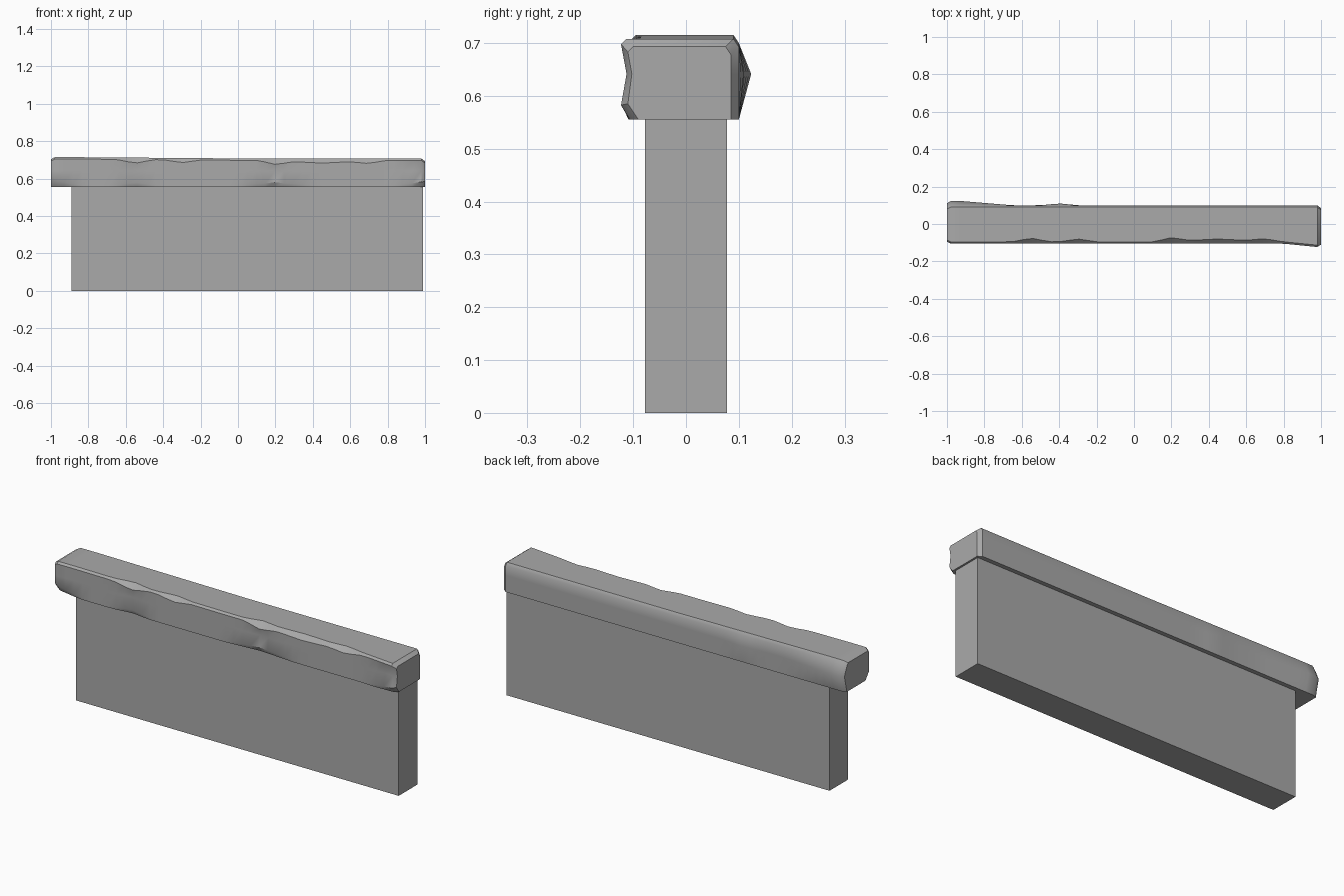
import bpy
import bmesh
from math import radians

default_cube = bpy.data.objects.get("Cube")
if default_cube:
    bpy.data.objects.remove(default_cube, do_unlink=True)

stone = bpy.data.materials.new("grey_stone")
stone.use_nodes = True
grey = (0.4, 0.4, 0.4, 1)
stone.diffuse_color = grey
stone.node_tree.nodes["Principled BSDF"].inputs["Base Color"].default_value = grey


def add_object(name, mesh_builder):
    bmesh.ops.recalc_face_normals(mesh_builder, faces=mesh_builder.faces)
    mesh = bpy.data.meshes.new(name)
    mesh_builder.to_mesh(mesh)
    mesh_builder.free()
    mesh.materials.append(stone)
    part = bpy.data.objects.new(name, mesh)
    bpy.context.collection.objects.link(part)
    return part


# Plain wall slab, running up inside the coping
wall_builder = bmesh.new()
bmesh.ops.create_cube(wall_builder, size=1)
bmesh.ops.scale(wall_builder, vec=(1.88, 0.155, 0.6), verts=wall_builder.verts)
bmesh.ops.translate(wall_builder, vec=(0.05, 0, 0.3), verts=wall_builder.verts)
add_object("wall", wall_builder)


# Each kind of wear is a sum of tent-shaped dents: centre, half width, depth
def wear(position, dents):
    return sum(depth * max(0, 1 - abs(position - centre) / half_width)
               for centre, half_width, depth in dents)


top_chips = [(-0.55, 0.1, 0.02), (-0.3, 0.1, 0.015), (0.2, 0.1, 0.02),
             (0.45, 0.3, 0.015), (0.7, 0.1, 0.015)]
bottom_chips = [(-1, 0.15, 0.03), (-0.55, 0.1, 0.015),
                (0.2, 0.2, 0.015), (1, 0.15, 0.02)]
front_hollows = [(-0.55, 0.1, 0.01), (0.2, 0.1, 0.01), (0.95, 0.1, 0.015)]
front_flare = [(1, 0.2, 0.02)]
back_flare = [(-0.95, 0.3, 0.025), (-0.4, 0.1, 0.01)]
top_swell = [(-0.9, 0.9, 0.007)]

front_edge, back_edge = -0.105, 0.1
underside, upper_face = 0.555, 0.708
middle = (underside + upper_face) / 2 + 0.01


def coping_section(x, inset):
    """Closed outline across the coping; inset rounds off the ends."""
    front = front_edge - wear(x, front_flare) + inset
    back = back_edge + wear(x, back_flare) - inset
    top = upper_face + wear(x, top_swell) - inset
    top_chip = wear(x, top_chips)
    bottom_chip = wear(x, bottom_chips)
    back_corner = back - wear(x, back_flare)
    return [(front + bottom_chip, underside),
            (front, underside + 0.01 + bottom_chip),
            (front + wear(x, front_hollows), middle),
            (front, top - 0.01 - top_chip),
            (front + 0.01 + top_chip, top),
            (back_corner - 0.01, top),
            (back_corner, top - 0.015),
            (back, middle),
            (back_corner, underside)]


# Worn coping: outlines lofted along x at even steps, with rounded end caps
steps = 40
end_step = 0.02
inner = 1 - end_step
stations = [(-1, 0.01)]
stations += [(inner * (2 * i / steps - 1), 0) for i in range(steps + 1)]
stations += [(1, 0.015)]

coping_builder = bmesh.new()
rings = [[coping_builder.verts.new((x, y, z)) for y, z in coping_section(x, inset)]
         for x, inset in stations]
for ring, following in zip(rings, rings[1:]):
    for i in range(len(ring)):
        coping_builder.faces.new((ring[i - 1], ring[i], following[i], following[i - 1]))
for end_ring in (rings[0], rings[-1]):
    coping_builder.faces.new(end_ring)
coping = add_object("worn_coping", coping_builder)

# Smooth worn surfaces while keeping the hard edges crisp
bpy.ops.object.select_all(action='DESELECT')
coping.select_set(True)
bpy.context.view_layer.objects.active = coping
bpy.ops.object.shade_smooth_by_angle(angle=radians(35))
